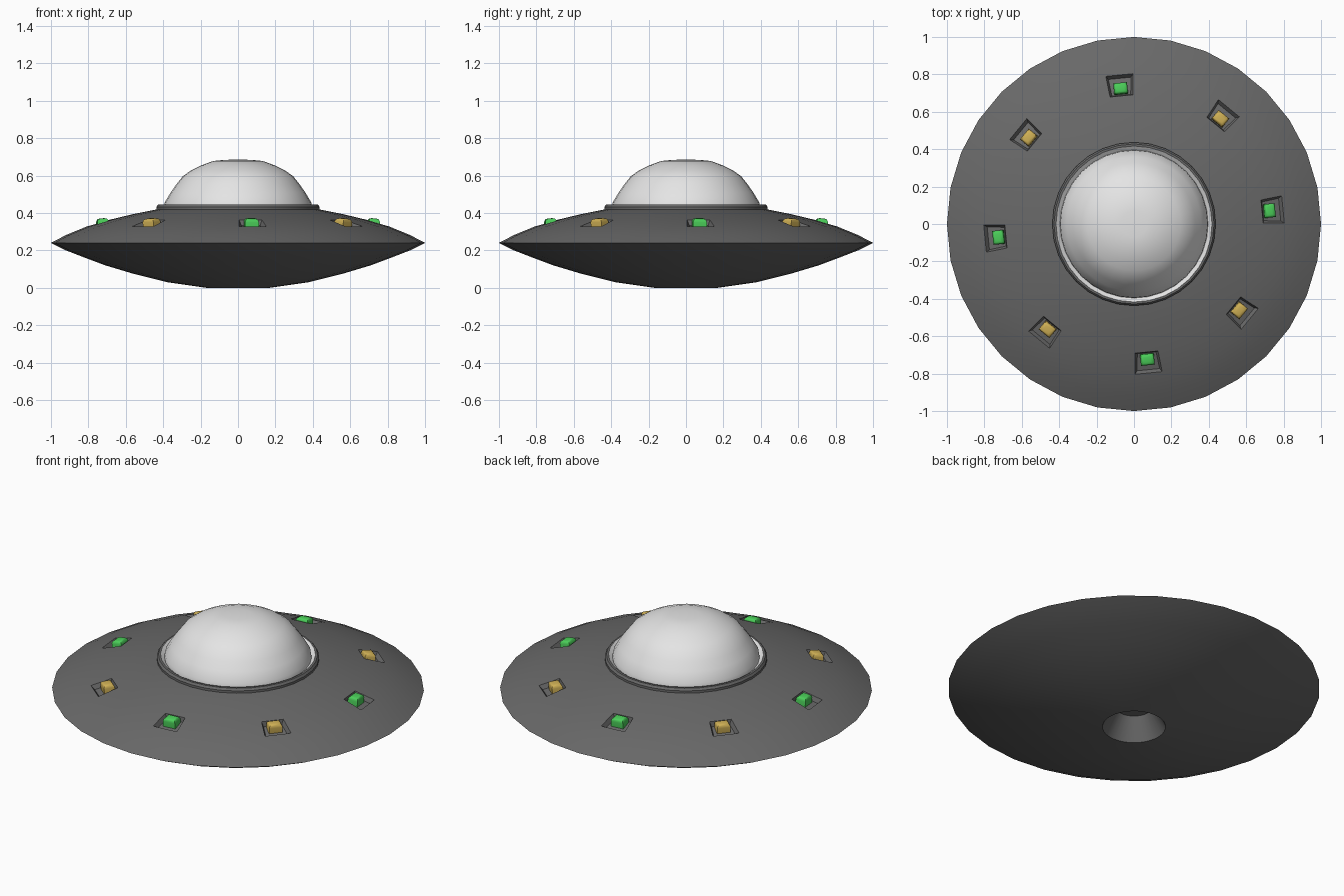
import bpy, bmesh, math
from mathutils import Matrix, Vector

SEGMENTS = 32
START = math.pi / SEGMENTS      # lamps sit in the middle of a hull segment

cube = bpy.data.objects.get("Cube")
if cube:
    bpy.data.objects.remove(cube, do_unlink=True)


def material(name, rgb):
    mat = bpy.data.materials.new(name)
    mat.use_nodes = True
    mat.diffuse_color = (*rgb, 1)
    bsdf = mat.node_tree.nodes["Principled BSDF"]
    bsdf.inputs["Base Color"].default_value = (*rgb, 1)
    bsdf.inputs["Roughness"].default_value = 0.6
    return mat


hull_grey = material("hull grey", (0.14, 0.14, 0.14))
dome_white = material("dome white", (0.78, 0.78, 0.78))
lamp_green = material("lamp green", (0.07, 0.62, 0.1))
lamp_yellow = material("lamp yellow", (0.62, 0.43, 0.09))


def finish(name, bm, mat, angle=30):
    bmesh.ops.recalc_face_normals(bm, faces=bm.faces)
    mesh = bpy.data.meshes.new(name)
    bm.to_mesh(mesh)
    bm.free()
    mesh.materials.append(mat)
    obj = bpy.data.objects.new(name, mesh)
    bpy.context.collection.objects.link(obj)
    bpy.ops.object.select_all(action='DESELECT')
    obj.select_set(True)
    bpy.context.view_layer.objects.active = obj
    bpy.ops.object.shade_smooth_by_angle(angle=math.radians(angle))
    return obj


def lathe(profile):
    """Turn (radius, height) points around the z axis."""
    bm = bmesh.new()
    verts = [bm.verts.new((r, 0, z)) for r, z in profile]
    edges = [bm.edges.new(pair) for pair in zip(verts, verts[1:])]
    bmesh.ops.spin(bm, geom=verts + edges, cent=(0, 0, 0), axis=(0, 0, 1),
                   angle=math.tau, steps=SEGMENTS)
    bmesh.ops.remove_doubles(bm, verts=bm.verts, dist=0.0005)
    return bm


# Saucer hull, with a tapered opening underneath
hull = lathe([(0, 0.125), (0.1, 0.125), (0.17, 0), (0.38, 0.03), (0.56, 0.075),
              (0.71, 0.12), (0.83, 0.165), (0.92, 0.2), (1, 0.24),
              (0.92, 0.282), (0.81, 0.327), (0.685, 0.364), (0.56, 0.394),
              (0.43, 0.42), (0.38, 0.425), (0, 0.425)])
bmesh.ops.recalc_face_normals(hull, faces=hull.faces)


# Lamp recesses: every fourth face of one ring on the upper side
def is_lamp_face(face):
    c = face.calc_center_median()
    turn = (math.atan2(c.y, c.x) - START) / (math.pi / 4)
    return (c.z > 0.3 and 0.69 < c.xy.length < 0.8
            and abs(turn - round(turn)) < 0.05)


lamp_faces = [f for f in hull.faces if is_lamp_face(f)]
bmesh.ops.inset_individual(hull, faces=lamp_faces, thickness=0.009)
bmesh.ops.inset_individual(hull, faces=lamp_faces, thickness=0.016, depth=-0.026)
finish("saucer_hull", hull, hull_grey)

# Collar around the dome
finish("dome_collar", lathe([(0.437, 0.41), (0.437, 0.432), (0.428, 0.444),
                             (0.415, 0.444), (0.405, 0.425)]), hull_grey)

# Dome with a small upturned lip at its foot
finish("dome", lathe([(0.417, 0.446), (0.396, 0.43), (0.393, 0.455), (0.36, 0.51),
                      (0.328, 0.555), (0.295, 0.597), (0.25, 0.628), (0.2, 0.653),
                      (0.133, 0.678), (0.07, 0.684), (0, 0.686)]), dome_white, 40)

# Alternating lamps
for i in range(8):
    bm = bmesh.new()
    bmesh.ops.create_cube(bm, size=1)
    bmesh.ops.scale(bm, vec=(0.06, 0.074, 0.05), verts=bm.verts)
    top_edges = [e for e in bm.edges if all(v.co.z > 0 for v in e.verts)]
    bmesh.ops.bevel(bm, geom=top_edges, offset=0.018, segments=3,
                    profile=0.5, affect='EDGES')
    lamp = finish(f"lamp_{i + 1}", bm, lamp_yellow if i % 2 else lamp_green, 40)
    lamp.matrix_world = (Matrix.Rotation(START + i * math.pi / 4, 4, 'Z')
                         @ Matrix.Translation(Vector((0.728, 0, 0.346)))
                         @ Matrix.Rotation(math.radians(6), 4, 'Y'))
